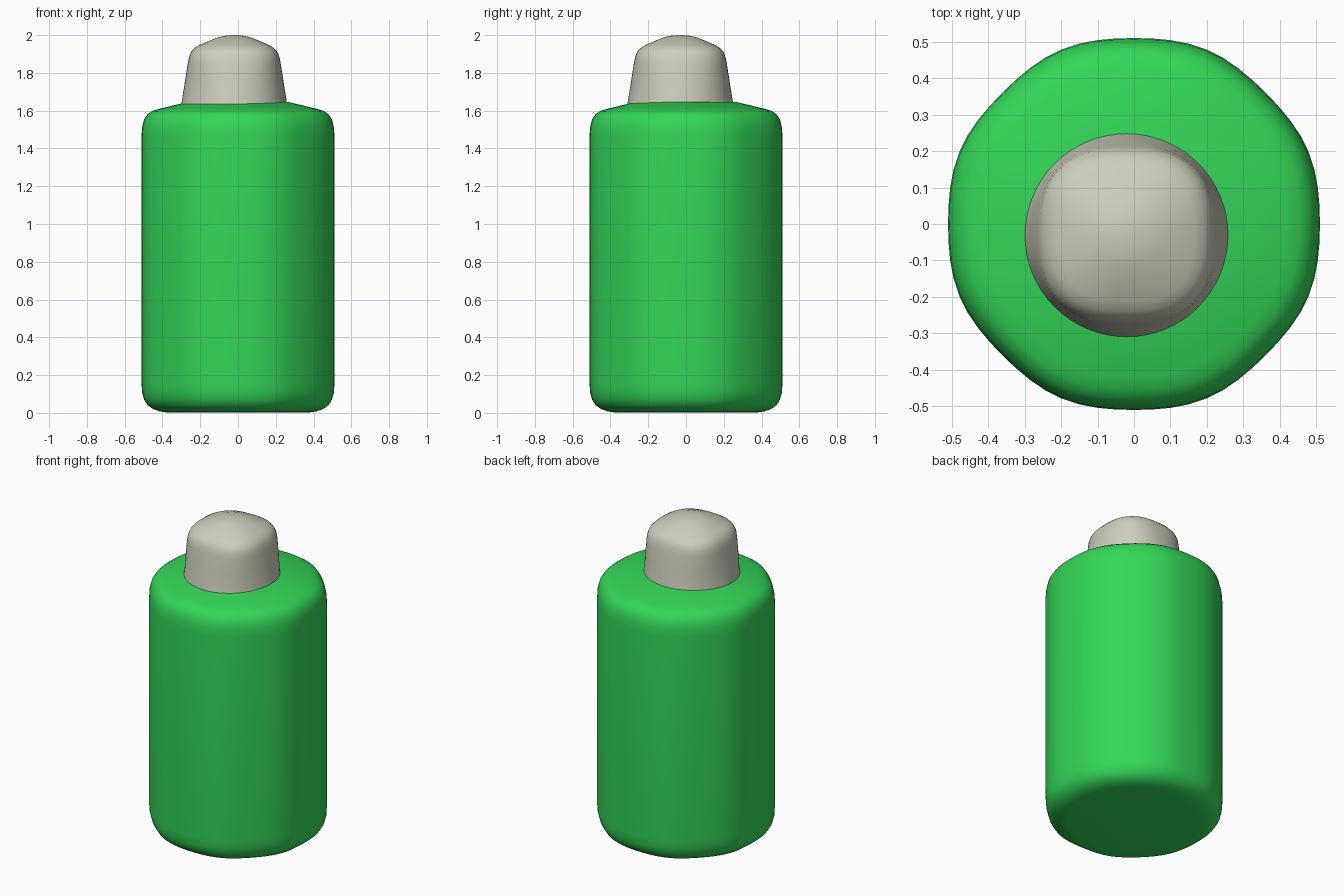
import bpy, bmesh, math

cube = bpy.data.objects.get("Cube")
if cube:
    bpy.data.objects.remove(cube, do_unlink=True)


def material(name, color):
    m = bpy.data.materials.new(name)
    m.use_nodes = True
    m.diffuse_color = (*color, 1)
    m.node_tree.nodes["Principled BSDF"].inputs["Base Color"].default_value = (*color, 1)
    return m


def lathe(name, profile, outline, center, mat, segments=64):
    """Sweep (radius, z, shape) points; outline(angle, shape) scales the radius."""
    bm = bmesh.new()
    rings = []
    for r, z, shape in profile:
        ring = []
        for i in range(segments):
            a = 2 * math.pi * i / segments
            k = r * outline(a, shape)
            ring.append(bm.verts.new((center[0] + k * math.cos(a), center[1] + k * math.sin(a), z)))
        rings.append(ring)
    for lo, hi in zip(rings, rings[1:]):
        for i in range(segments):
            j = (i + 1) % segments
            bm.faces.new((lo[i], lo[j], hi[j], hi[i]))
    bm.faces.new(rings[0][::-1])
    bm.faces.new(rings[-1])
    mesh = bpy.data.meshes.new(name)
    bm.to_mesh(mesh)
    bm.free()
    mesh.materials.append(mat)
    obj = bpy.data.objects.new(name, mesh)
    bpy.context.collection.objects.link(obj)
    bpy.ops.object.select_all(action='DESELECT')
    obj.select_set(True)
    bpy.context.view_layer.objects.active = obj
    bpy.ops.object.shade_smooth_by_angle(angle=math.radians(40))
    return obj


def soft_octagon(a, amount):
    return 1 + amount * (1 - math.cos(8 * a))


def rounded_square(a, exponent):
    return (abs(math.cos(a)) ** exponent + abs(math.sin(a)) ** exponent) ** (-1 / exponent)


green = material("green", (0.033, 0.67, 0.098))
ivory = material("pale ivory", (0.60, 0.62, 0.50))

# Bottle body: softened octagonal cylinder with sloping shoulder
body = [(0.38, 0.003, .008), (0.415, 0.008, .008), (0.45, 0.02, .008), (0.48, 0.042, .008),
        (0.498, 0.072, .008), (0.508, 0.11, .008), (0.511, 0.16, .008),
        (0.511, 1.46, .008), (0.508, 1.51, .008), (0.498, 1.552, .008), (0.48, 1.58, .008),
        (0.455, 1.598, .006), (0.42, 1.609, .004), (0.27, 1.645, 0), (0.05, 1.66, 0)]
lathe("bottle_body", body, soft_octagon, (0, 0), green)

# Cap: round at the base, becoming a rounded square, with a shallow dome
cap = [(0.280, 1.635, 2.0), (0.276, 1.66, 2.0), (0.260, 1.76, 2.25), (0.246, 1.85, 2.5),
       (0.239, 1.885, 2.6), (0.228, 1.912, 2.6), (0.210, 1.932, 2.6), (0.185, 1.947, 2.5),
       (0.135, 1.969, 2.3), (0.09, 1.987, 2.1), (0.055, 1.996, 2.0), (0.015, 2.0, 2.0)]
lathe("bottle_cap", cap, rounded_square, (-0.02, -0.03), ivory)
